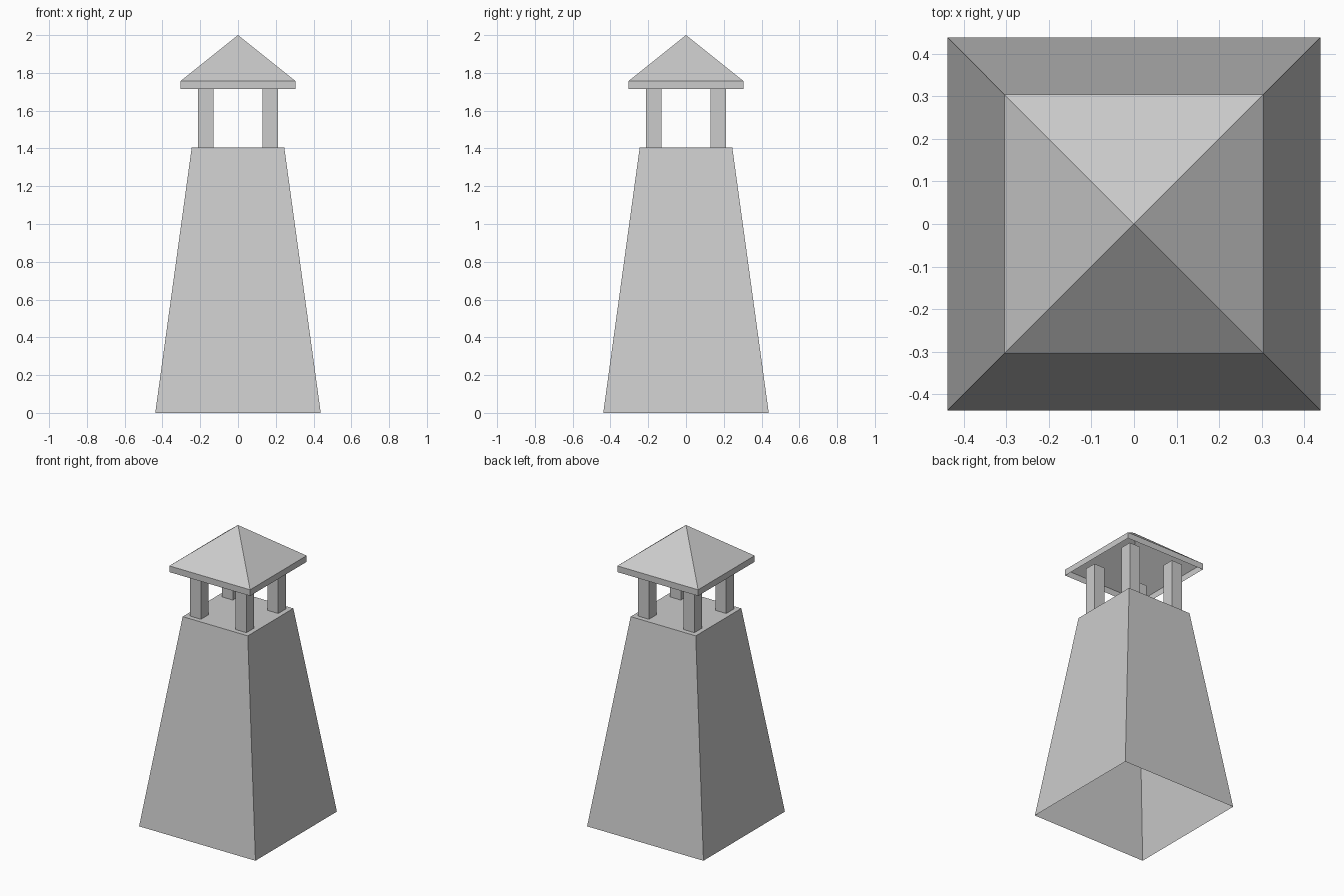
import bpy
import bmesh

old = bpy.data.objects.get("Cube")
if old:
    bpy.data.objects.remove(old, do_unlink=True)

GREY = (0.6, 0.6, 0.6, 1)
grey = bpy.data.materials.new("light_grey")
grey.use_nodes = True
grey.diffuse_color = GREY
grey.node_tree.nodes["Principled BSDF"].inputs["Base Color"].default_value = GREY


def square_shell(name, rings, center=(0, 0), cap_bottom=False, apex=None):
    """Stack square rings (half width, z); end in a flat cap or an apex."""
    bm = bmesh.new()
    loops = []
    for half, z in rings:
        loops.append([bm.verts.new((center[0] + sx * half, center[1] + sy * half, z))
                      for sx, sy in ((-1, -1), (1, -1), (1, 1), (-1, 1))])
    for low, high in zip(loops, loops[1:]):
        for i in range(4):
            j = (i + 1) % 4
            bm.faces.new((low[i], low[j], high[j], high[i]))
    top = loops[-1]
    if apex is None:
        bm.faces.new(top)
    else:
        tip = bm.verts.new((center[0], center[1], apex))
        for i in range(4):
            bm.faces.new((top[i], top[(i + 1) % 4], tip))
    if cap_bottom:
        bm.faces.new(loops[0][::-1])
    mesh = bpy.data.meshes.new(name)
    bm.to_mesh(mesh)
    bm.free()
    mesh.materials.append(grey)
    obj = bpy.data.objects.new(name, mesh)
    bpy.context.collection.objects.link(obj)
    return obj


SHAFT_TOP = 1.405
EAVE_BOTTOM, EAVE_TOP = 1.715, 1.757

# Tapered shaft, open underneath
square_shell("tapered_shaft", [(0.438, 0), (0.245, SHAFT_TOP)])

# Four corner posts carrying the roof
for side, sx in (("left", 1), ("right", -1)):
    for end, sy in (("front", -1), ("back", 1)):
        square_shell(f"{end}_{side}_post", [(0.041, SHAFT_TOP), (0.041, EAVE_TOP)],
                     center=(sx * 0.171, sy * 0.171), cap_bottom=True)

# Hollow pyramid roof with an upright eave band
square_shell("pyramid_roof", [(0.304, EAVE_BOTTOM), (0.304, EAVE_TOP)], apex=2.0)
